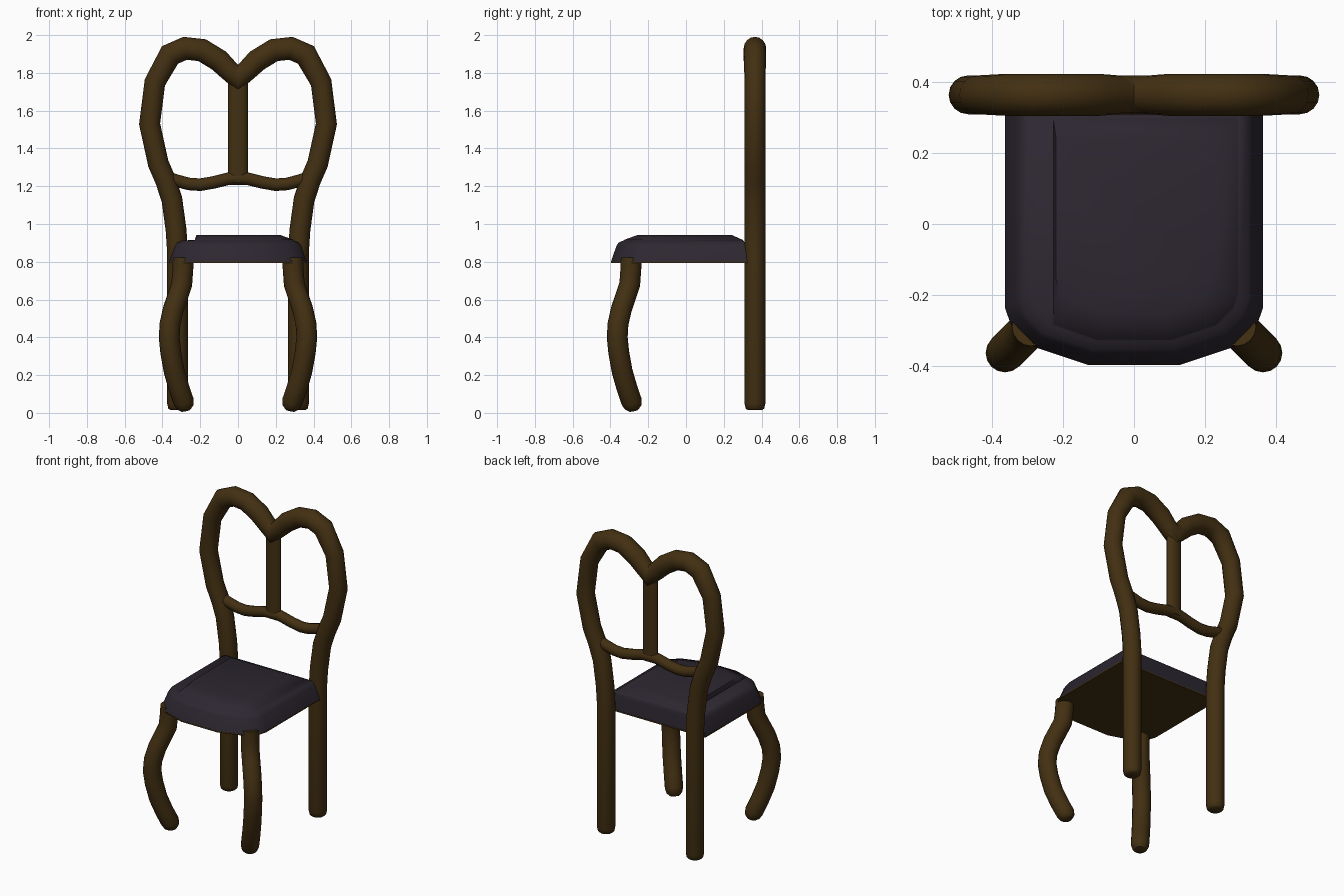
import bpy, bmesh, math
from mathutils import Vector

if "Cube" in bpy.data.objects:
    bpy.data.objects.remove(bpy.data.objects["Cube"])


def material(name, rgb):
    m = bpy.data.materials.new(name)
    m.diffuse_color = (*rgb, 1)
    m.use_nodes = True
    m.node_tree.nodes["Principled BSDF"].inputs["Base Color"].default_value = m.diffuse_color
    return m


WOOD = material("dark_wood", (0.055, 0.029, 0.006))
FABRIC = material("dark_fabric", (0.026, 0.020, 0.030))


def loft(name, rings, mat, angle=40):
    """Skin a list of equal-length point rings and cap both ends."""
    bm = bmesh.new()
    loops = [[bm.verts.new(p) for p in ring] for ring in rings]
    n = len(loops[0])
    for a, b in zip(loops, loops[1:]):
        for i in range(n):
            j = (i + 1) % n
            bm.faces.new((a[i], a[j], b[j], b[i]))
    bm.faces.new(loops[0][::-1])
    bm.faces.new(loops[-1])
    bmesh.ops.remove_doubles(bm, verts=bm.verts, dist=1e-5)
    bmesh.ops.recalc_face_normals(bm, faces=bm.faces)
    me = bpy.data.meshes.new(name)
    bm.to_mesh(me)
    bm.free()
    me.materials.append(mat)
    ob = bpy.data.objects.new(name, me)
    bpy.context.collection.objects.link(ob)
    bpy.ops.object.select_all(action='DESELECT')
    ob.select_set(True)
    bpy.context.view_layer.objects.active = ob
    bpy.ops.object.shade_smooth_by_angle(angle=math.radians(angle))
    return ob


def tube(name, path, normal, r_in, r_out, scales=None, sides=16):
    """Sweep an ellipse along a planar path with mitred corners.
    r_in is the radius in the path's plane, r_out along its normal."""
    pts = [Vector(p) for p in path]
    nrm = Vector(normal).normalized()
    scales = scales or [1] * len(pts)
    rings = []
    for i, p in enumerate(pts):
        d0 = (p - pts[max(i - 1, 0)]).normalized()
        d1 = (pts[min(i + 1, len(pts) - 1)] - p).normalized()
        t = (d0 + d1).normalized()
        side = nrm.cross(t)
        mitre = 1 / max(t.dot(d1 if d1.length else d0), 0.4)
        ring = []
        for k in range(sides):
            a = 2 * math.pi * k / sides
            ring.append(p + scales[i] * (side * r_in * mitre * math.cos(a)
                                         + nrm * r_out * math.sin(a)))
        rings.append(ring)
    return loft(name, rings, WOOD, 45)


R = 0.055
BACK_Y = 0.365

# Back frame: both rear legs and the double-arched top in one sweep
half = [(0.32, 0.015), (0.32, 0.024), (0.32, 0.05), (0.32, 0.85), (0.328, 0.97),
        (0.35, 1.13), (0.383, 1.23), (0.422, 1.32), (0.468, 1.53), (0.44, 1.75),
        (0.36, 1.895), (0.28, 1.93), (0.19, 1.92), (0.10, 1.865), (0.045, 1.81),
        (0, 1.772)]
path = [(-x, BACK_Y, z) for x, z in half] + [(x, BACK_Y, z) for x, z in half[-2::-1]]
taper = [0.7, 0.9] + [1] * 8 + [1.08] * 4 + [1, 1]
tube("back_frame", path, (0, 1, 0), R, R, taper + taper[-2::-1])

# Centre splat
tube("back_splat", [(0, BACK_Y, 1.22), (0, BACK_Y, 1.75)], (0, 1, 0), 0.052, 0.03, sides=12)

# Wavy lower back rail
wave = [(0.39, 1.25), (0.32, 1.228), (0.26, 1.212), (0.20, 1.208), (0.13, 1.22), (0.05, 1.24)]
rail = [(-x, BACK_Y, z) for x, z in wave] + [(x, BACK_Y, z) for x, z in wave[::-1]]
tube("back_rail", rail, (0, 1, 0), 0.033, 0.033, sides=12)

# Curved front legs, bowing out diagonally
leg = [(0.29, 0.82), (0.292, 0.76), (0.298, 0.68), (0.318, 0.62), (0.342, 0.55),
       (0.36, 0.47), (0.364, 0.40), (0.356, 0.32), (0.338, 0.22), (0.312, 0.13),
       (0.288, 0.06), (0.281, 0.032), (0.277, 0.014)]
for label, s in (("left", -1), ("right", 1)):
    tube("front_leg_" + label, [(s * d, -d, z) for d, z in leg], (1, s, 0), R, R,
         [1] * 11 + [0.85, 0.5])

# Seat outline, shared by the base board and the cushion
side_pts = [(0.365, 0.325), (0.365, -0.235), (0.348, -0.285), (0.29, -0.345), (0.13, -0.398)]
outline = side_pts + [(-x, y) for x, y in side_pts[::-1]]


def seat_ring(inset, z, x_min=-1.0, back=None):
    """Outline shrunk toward the seat centre, optionally clamped on one side."""
    cy = -0.037
    b = inset if back is None else back
    ring = []
    for x, y in outline:
        px = x * (1 - inset / 0.365)
        py = cy + (y - cy) * (1 - (b if y > cy else inset) / 0.361)
        ring.append((max(px, x_min), py, z))
    return ring


loft("seat_base", [seat_ring(0, 0.793), seat_ring(0, 0.801)], WOOD)

# Cushion: sloped sides, soft rim, raised panel with a step on its left edge
loft("seat_cushion", [
    seat_ring(0.001, 0.801, back=0.002),
    seat_ring(0.030, 0.885, back=0.01),
    seat_ring(0.042, 0.902, back=0.014),
    seat_ring(0.068, 0.913, back=0.022),
    seat_ring(0.072, 0.915, -0.228, back=0.026),
    seat_ring(0.073, 0.917, -0.228, back=0.027),
    seat_ring(0.145, 0.943, -0.226, back=0.085),
], FABRIC, 50)
